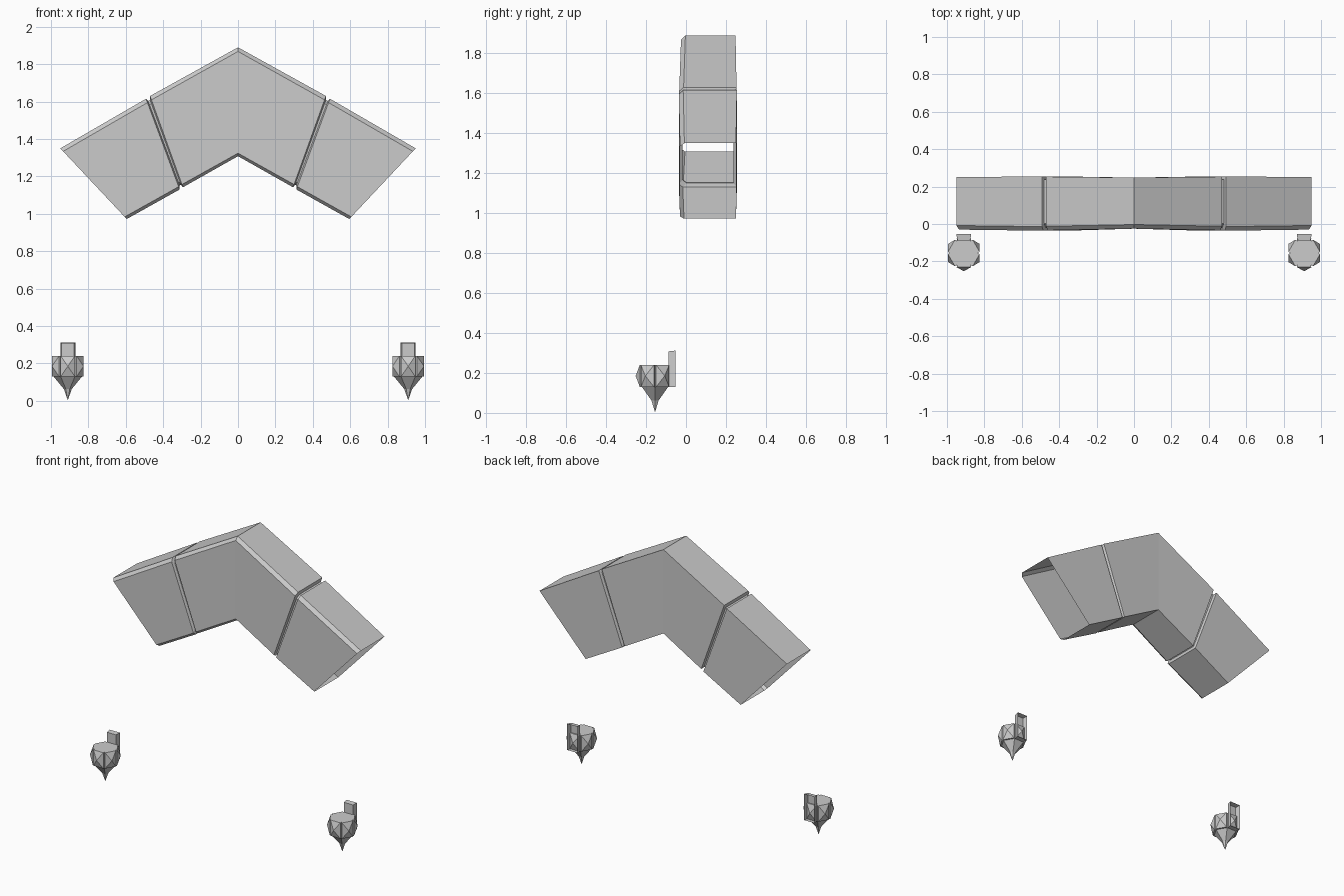
import bpy, bmesh, math
from mathutils import Vector

if "Cube" in bpy.data.objects:
    bpy.data.objects.remove(bpy.data.objects["Cube"])


def make_object(name, verts, faces):
    bm = bmesh.new()
    vs = [bm.verts.new(v) for v in verts]
    for f in faces:
        bm.faces.new([vs[i] for i in f])
    bmesh.ops.recalc_face_normals(bm, faces=bm.faces)
    me = bpy.data.meshes.new(name)
    bm.to_mesh(me)
    bm.free()
    ob = bpy.data.objects.new(name, me)
    bpy.context.collection.objects.link(ob)
    return ob


def loft(rings):
    """Verts and quads joining equal closed rings, ends left open."""
    n = len(rings[0])
    verts = [p for r in rings for p in r]
    faces = [(k * n + i, k * n + (i + 1) % n, (k + 1) * n + (i + 1) % n, (k + 1) * n + i)
             for k in range(len(rings) - 1) for i in range(n)]
    return verts, faces


# Arch: hollow tube of three stones, grooves between them, open outer ends
def section(outer, inner, yf, yb, shrink=0.0):
    o, i = Vector(outer), Vector(inner)
    d = (i - o).normalized()
    o, i = o + d * shrink, i - d * shrink
    yf, yb = yf + shrink, yb - shrink
    ft, fb = o + d * 0.022, i - d * 0.016
    pts = [(o, yb), (o, yf + 0.022), (ft, yf), (fb, yf), (i, yf + 0.02), (i, yb)]
    return [(p.x, y, p.y) for p, y in pts]


half = [  # outer (x, z), inner (x, z), front y, back y, inset
    ((0.95, 1.35), (0.595, 0.972), -0.03, 0.25, 0),
    ((0.492, 1.615), (0.312, 1.13), -0.036, 0.255, 0),
    ((0.486, 1.618), (0.306, 1.136), -0.034, 0.253, 0.016),
    ((0.476, 1.624), (0.300, 1.14), -0.034, 0.253, 0.016),
    ((0.470, 1.63), (0.294, 1.142), -0.034, 0.253, 0),
]
right = [section(*s) for s in half]
left = [[(-x, y, z) for x, y, z in r] for r in reversed(right)]
middle = section((0, 1.89), (0, 1.308), -0.025, 0.248)
make_object("stone_arch", *loft(right + [middle] + left))


# Lantern: hexagonal body with pyramid panels, corner grooves and a spike
CY = -0.155


def hexagon(r, cx):
    return [Vector((cx + r * math.cos(math.radians(60 * i)),
                    CY + r * math.sin(math.radians(60 * i)), 0)) for i in range(6)]


def lantern_body(cx):
    lo, hi = Vector((0, 0, 0.13)), Vector((0, 0, 0.24))
    R = hexagon(0.088, cx)
    groove = hexagon(0.074, cx)
    verts, faces, outline = [], [], []
    for i in range(6):
        a, b = R[i], R[(i + 1) % 6]
        outline += [groove[i], a.lerp(b, 0.07), a.lerp(b, 0.93)]
    n = len(outline)
    verts = [p + lo for p in outline] + [p + hi for p in outline]
    for i in range(n):
        j = (i + 1) % n
        if i % 3 == 1:                       # pyramid panel
            mid = (outline[i] + outline[j]) / 2
            out = (mid - Vector((cx, CY, 0))).normalized()
            k = len(verts)
            verts.append(mid + out * 0.021 + (lo + hi) / 2)
            faces += [(i, j, k), (j, n + j, k), (n + j, n + i, k), (n + i, i, k)]
        else:
            faces.append((i, j, n + j, n + i))
    faces.append(tuple(range(n, 2 * n)))
    faces.append(tuple(reversed(range(n))))
    return verts, faces


def lantern_spike(cx):
    rings = [[p + Vector((0, 0, z)) for p in hexagon(r, cx)]
             for r, z in ((0.076, 0.13), (0.021, 0.063))]
    verts, faces = loft(rings)
    verts.append(Vector((cx, CY, 0.003)))
    faces += [(6 + i, 6 + (i + 1) % 6, 12) for i in range(6)]
    return verts, faces


# Bracket: tapered plate shell, open toward the wall
def bracket(cx):
    def rect(w, y, z0, z1):
        return [(cx - w, y, z0), (cx + w, y, z0), (cx + w, y, z1), (cx - w, y, z1)]
    verts, faces = loft([rect(0.04, -0.053, 0.13, 0.312), rect(0.034, -0.087, 0.13, 0.308)])
    return verts, faces + [(4, 5, 6, 7)]


for side, cx in (("left", -0.91), ("right", 0.91)):
    make_object(side + "_lantern_body", *lantern_body(cx))
    make_object(side + "_lantern_spike", *lantern_spike(cx))
    make_object(side + "_lantern_bracket", *bracket(cx))
